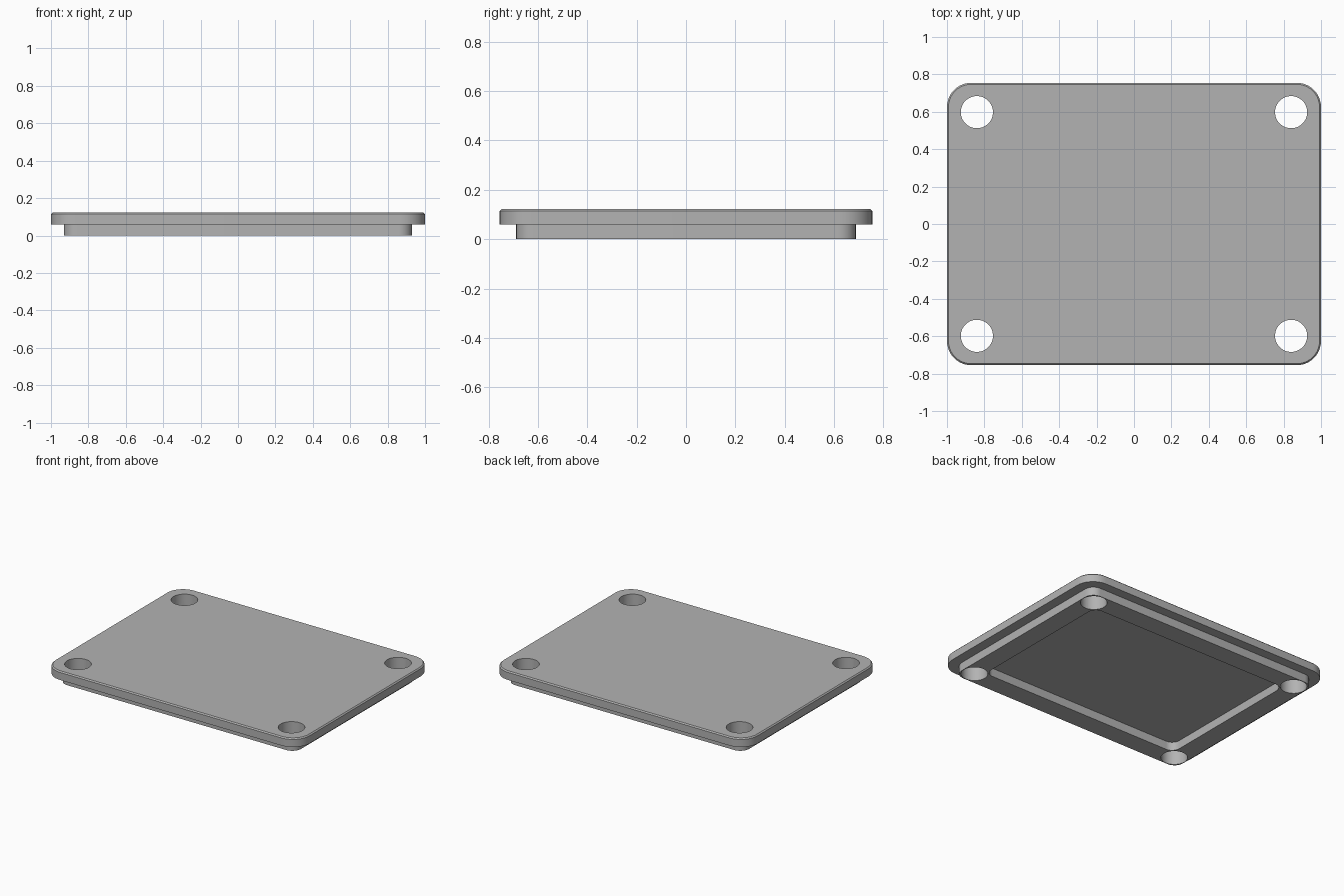
import bpy, bmesh
from math import cos, sin, pi

cube = bpy.data.objects.get("Cube")
if cube:
    bpy.data.objects.remove(cube, do_unlink=True)

TOP, STEP, CHAMFER = 0.122, 0.06, 0.008
HOLE_X, HOLE_Y, HOLE_R = 0.84, 0.598, 0.086

grey = bpy.data.materials.new("plain_grey")
grey.use_nodes = True
colour = (0.45, 0.45, 0.45, 1)
grey.diffuse_color = colour
grey.node_tree.nodes["Principled BSDF"].inputs["Base Color"].default_value = colour


def rounded_rect(hx, hy, r, z, steps=10):
    """Points of a rounded rectangle, counter-clockwise from above."""
    points = []
    for corner, (sx, sy) in enumerate([(1, 1), (-1, 1), (-1, -1), (1, -1)]):
        for i in range(steps + 1):
            a = (corner + i / steps) * pi / 2
            points.append((sx * (hx - r) + r * cos(a), sy * (hy - r) + r * sin(a), z))
    return points


def circle(x, y, r, z, count=48):
    return [(x + r * cos(2 * pi * i / count), y + r * sin(2 * pi * i / count), z)
            for i in range(count)]


def skin(bm, outlines):
    """Bridge a stack of matching outlines and cap both ends."""
    rings = [[bm.verts.new(p) for p in outline] for outline in outlines]
    for a, b in zip(rings, rings[1:]):
        for i in range(len(a)):
            j = (i + 1) % len(a)
            bm.faces.new((a[i], b[i], b[j], a[j]))
    bm.faces.new(rings[0])
    bm.faces.new(rings[-1][::-1])


def finish(bm, name):
    bmesh.ops.recalc_face_normals(bm, faces=bm.faces[:])
    mesh = bpy.data.meshes.new(name)
    bm.to_mesh(mesh)
    bm.free()
    mesh.materials.append(grey)
    obj = bpy.data.objects.new(name, mesh)
    bpy.context.collection.objects.link(obj)
    return obj


# Lid: chamfered top plate, stepped lip and recessed underside
bm = bmesh.new()
skin(bm, [
    rounded_rect(1 - CHAMFER, 0.755 - CHAMFER, 0.13 - CHAMFER, TOP),
    rounded_rect(1, 0.755, 0.13, TOP - CHAMFER),
    rounded_rect(1, 0.755, 0.13, STEP),
    rounded_rect(0.93, 0.688, 0.07, STEP),
    rounded_rect(0.93, 0.688, 0.07, 0),
    rounded_rect(0.79, 0.548, 0.06, 0),
    rounded_rect(0.79, 0.548, 0.06, STEP),
])
lid = finish(bm, "cover_plate")

# Four corner screw holes
bm = bmesh.new()
for x in (-HOLE_X, HOLE_X):
    for y in (-HOLE_Y, HOLE_Y):
        skin(bm, [circle(x, y, HOLE_R, TOP + 0.1), circle(x, y, HOLE_R, -0.1)])
cutter = finish(bm, "hole_cutter")

cut = lid.modifiers.new("screw_holes", 'BOOLEAN')
cut.operation = 'DIFFERENCE'
cut.solver = 'EXACT'
cut.object = cutter
bpy.ops.object.select_all(action='DESELECT')
lid.select_set(True)
bpy.context.view_layer.objects.active = lid
bpy.ops.object.modifier_apply(modifier=cut.name)
bpy.data.objects.remove(cutter, do_unlink=True)

bpy.ops.object.shade_smooth_by_angle(angle=pi / 6)
